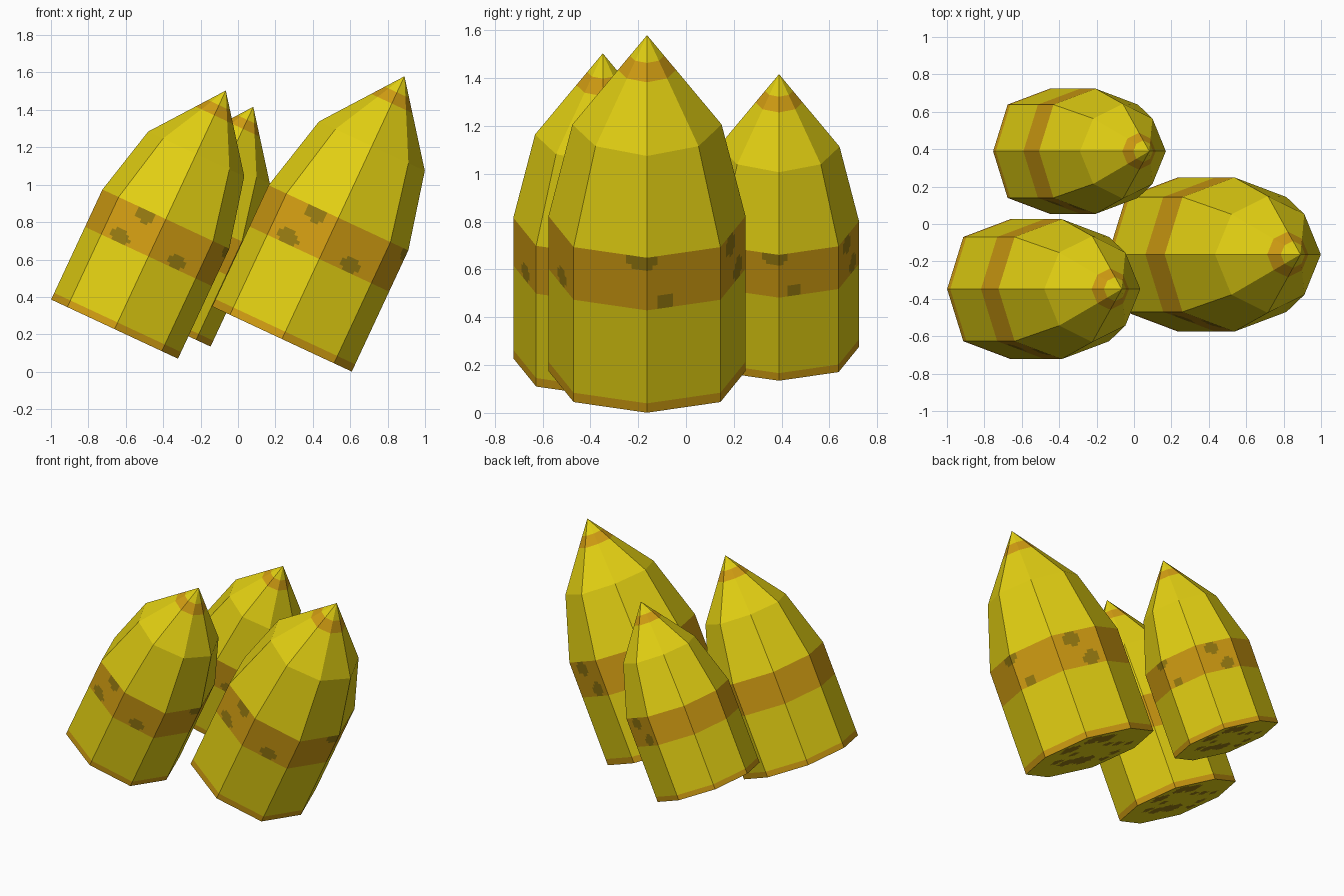
import bpy, math, random
from mathutils import Matrix, Vector

if "Cube" in bpy.data.objects:
    bpy.data.objects.remove(bpy.data.objects["Cube"])

random.seed(4)


def material(name, rgb):
    lin = [((c / 255 + 0.055) / 1.055) ** 2.4 if c > 10 else c / 255 / 12.92 for c in rgb]
    m = bpy.data.materials.new(name)
    m.diffuse_color = (*lin, 1)
    m.use_nodes = True
    m.node_tree.nodes["Principled BSDF"].inputs["Base Color"].default_value = m.diffuse_color
    return m


MATS = [material("yellow", (226, 207, 18)),
        material("orange", (208, 156, 18)),
        material("brown_spot", (150, 122, 16))]
YELLOW, ORANGE, SPOT = range(3)

# Profile: height along axis, radius, diagonal corner factor
R, TIP = 0.412, 1.55
PROFILE = [(0, R, 0.745), (0.715, R, 0.745), (1.138, 0.312, 0.69), (TIP, 0, 0.69)]

# Band spots: position around the eight sides, height, half-width in sides, half-height
SPOTS = [(5.62, 0.69, 0.20, 0.05), (5.35, 0.505, 0.19, 0.045), (6.54, 0.515, 0.18, 0.04),
         (7.93, 0.695, 0.21, 0.045), (0.23, 0.50, 0.12, 0.035),
         (1.70, 0.52, 0.18, 0.045), (1.40, 0.665, 0.18, 0.045)]

# Blotches on the underside
BLOTS = []
for i in range(13):
    a = i * 2.4
    d = R * (0.25 + 0.55 * random.random())
    BLOTS.append((d * math.cos(a), d * math.sin(a), random.uniform(0.03, 0.075)))


def corner(k, r, diag):
    k %= 8
    a = k * math.pi / 4
    if k % 2:
        return Vector((math.copysign(diag, math.cos(a)), math.copysign(diag, math.sin(a)))) * r
    return Vector((math.cos(a), math.sin(a))) * r


def wall(s, t, shrink=1.0):
    """Point on the shell: s counts sides around, t is height along the axis."""
    for (t0, r0, d0), (t1, r1, d1) in zip(PROFILE, PROFILE[1:]):
        if t <= t1 + 1e-6:
            f = (t - t0) / (t1 - t0)
            k, g = int(s), s - int(s)
            lo = corner(k, r0, d0).lerp(corner(k + 1, r0, d0), g)
            hi = corner(k, r1, d1).lerp(corner(k + 1, r1, d1), g)
            p = lo.lerp(hi, f) * shrink
            return (p.x, p.y, t)


def band_rule(s, t):
    for s0, t0, w, h in SPOTS:
        ds = (s - s0 + 4) % 8 - 4
        if (ds / w) ** 2 + ((t - t0) / h) ** 2 < 1:
            return SPOT
    return ORANGE


def make_shell(name, base, size):
    verts, faces, mats = [], [], []

    def patch(n, rows, point, rule):
        """Ring of n columns per side between the given row values."""
        start, cols = len(verts), 8 * n
        for t in rows:
            verts.extend(point((c / n) % 8, t) for c in range(cols))
        for i in range(len(rows) - 1):
            for c in range(cols):
                a, b = start + i * cols + c, start + i * cols + (c + 1) % cols
                faces.append((a, b, b + cols, a + cols))
                mats.append(rule((c + 0.5) / n, (rows[i] + rows[i + 1]) / 2))

    def plain(colour):
        return lambda s, t: colour

    tip_lo, tip_hi = 1.138 + 0.412 * 0.61, 1.138 + 0.412 * 0.77
    # Bottom rim, lower wall, spotted band, shoulder, nose with ring
    patch(1, [0, 0.043], wall, plain(ORANGE))
    patch(1, [0.043, 0.472], wall, plain(YELLOW))
    patch(14, [0.472 + 0.243 * i / 12 for i in range(13)], wall, band_rule)
    patch(1, [0.715, 1.138], wall, plain(YELLOW))
    patch(1, [1.138, tip_lo], wall, plain(YELLOW))
    patch(1, [tip_lo, tip_hi], wall, plain(ORANGE))
    # Pointed tip
    first = len(verts)
    verts.extend(wall(c, tip_hi) for c in range(8))
    verts.append((0, 0, TIP))
    for c in range(8):
        faces.append((first + c, first + (c + 1) % 8, first + 8))
        mats.append(YELLOW)

    # Flat underside with blotches
    def under(s, q):
        return wall(s, 0, q)

    def under_rule(s, q):
        x, y, _ = under(s % 8, q)
        return SPOT if any(math.hypot(x - u, y - v) < r for u, v, r in BLOTS) else YELLOW

    patch(8, [0.02 + 0.98 * i / 14 for i in range(15)], under, under_rule)
    first = len(verts)
    verts.extend(under(c / 8, 0.02) for c in range(64))
    faces.append(tuple(range(first, first + 64)))
    mats.append(YELLOW)
    # Underside faces must look down the axis
    faces[-1] = faces[-1][::-1]
    for i, f in enumerate(faces[:-1]):
        if all(verts[v][2] == 0 for v in f):
            n = (Vector(verts[f[1]]) - Vector(verts[f[0]])).cross(Vector(verts[f[2]]) - Vector(verts[f[1]]))
            if n.z > 0:
                faces[i] = f[::-1]

    mesh = bpy.data.meshes.new(name)
    mesh.from_pydata(verts, [], faces)
    for m in MATS:
        mesh.materials.append(m)
    for poly, m in zip(mesh.polygons, mats):
        poly.material_index = m
    # Lean every shell 25 degrees towards +x
    mesh.transform(Matrix.Translation(base) @ Matrix.Rotation(math.radians(25), 4, 'Y')
                   @ Matrix.Scale(size, 4))
    obj = bpy.data.objects.new(name, mesh)
    bpy.context.collection.objects.link(obj)


make_shell("large_spike", (0.235, -0.163, 0.175), 1.0)
make_shell("medium_spike", (-0.66, -0.348, 0.228), 0.908)
make_shell("small_spike", (-0.45, 0.389, 0.276), 0.812)
